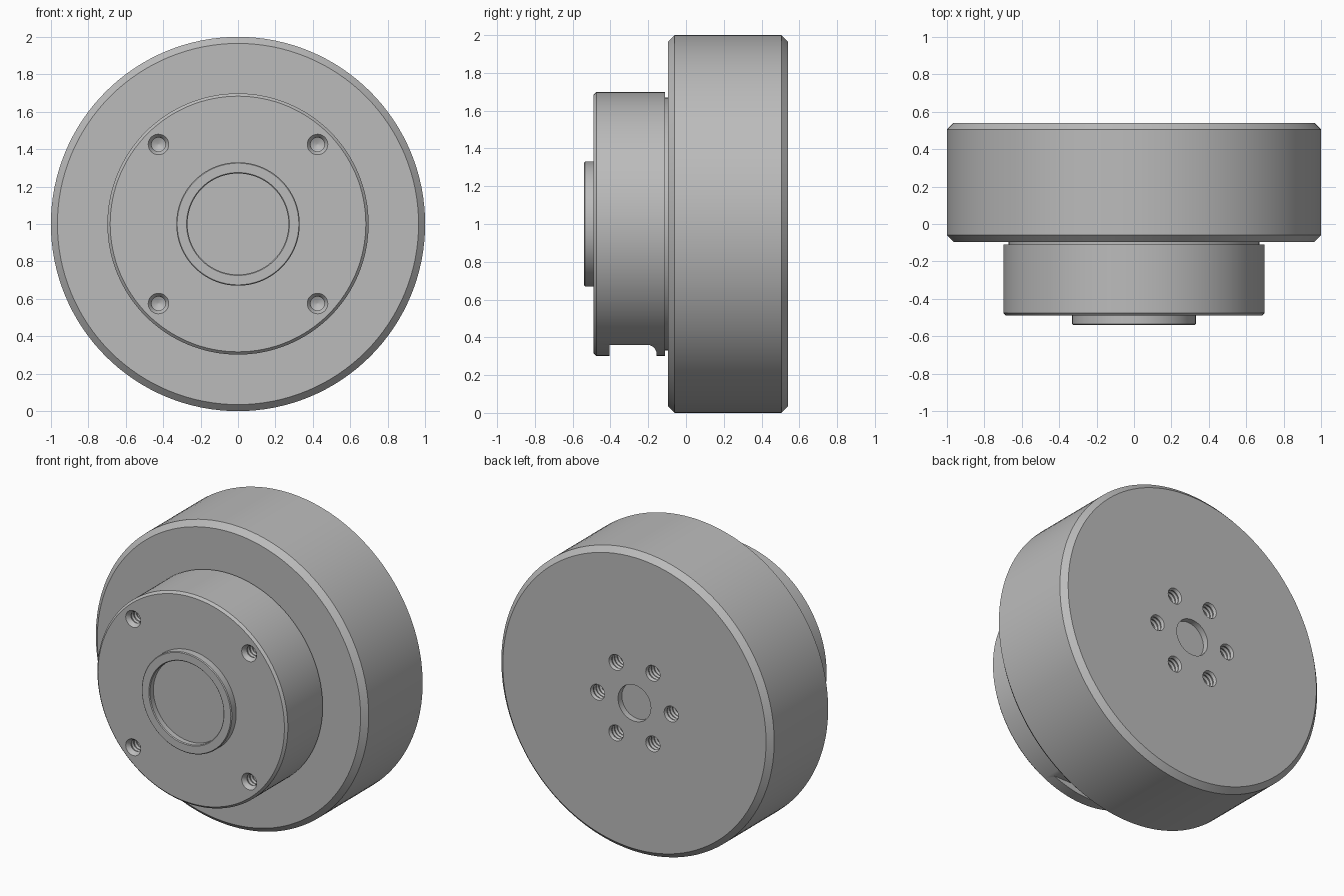
import bpy, bmesh
from math import sin, cos, pi, radians

if "Cube" in bpy.data.objects:
    bpy.data.objects.remove(bpy.data.objects["Cube"], do_unlink=True)

metal = bpy.data.materials.new("grey_metal")
metal.use_nodes = True
grey = (0.5, 0.5, 0.5, 1)
metal.diffuse_color = grey
metal.node_tree.nodes["Principled BSDF"].inputs["Base Color"].default_value = grey


def finish(bm, name):
    bmesh.ops.recalc_face_normals(bm, faces=bm.faces)
    mesh = bpy.data.meshes.new(name)
    bm.to_mesh(mesh)
    bm.free()
    mesh.materials.append(metal)
    obj = bpy.data.objects.new(name, mesh)
    bpy.context.collection.objects.link(obj)
    return obj


def lathe(name, profile, x=0, z=1, sides=128):
    """Turn (radius, y) points around an axis along y, with capped ends."""
    bm = bmesh.new()
    rings = []
    for r, y in profile:
        rings.append([bm.verts.new((x + r * cos(2 * pi * i / sides), y,
                                    z + r * sin(2 * pi * i / sides)))
                      for i in range(sides)])
    for a, b in zip(rings, rings[1:]):
        for i in range(sides):
            j = (i + 1) % sides
            bm.faces.new((a[i], a[j], b[j], b[i]))
    bm.faces.new(rings[0])
    bm.faces.new(rings[-1])
    return finish(bm, name)


def prism(name, outline, half_width):
    """Extrude a (y, z) outline along x."""
    bm = bmesh.new()
    face = bm.faces.new([bm.verts.new((-half_width, y, z)) for y, z in outline])
    new = bmesh.ops.extrude_face_region(bm, geom=[face])["geom"]
    verts = [v for v in new if isinstance(v, bmesh.types.BMVert)]
    bmesh.ops.translate(bm, verts=verts, vec=(2 * half_width, 0, 0))
    return finish(bm, name)


def cut(obj, cutters):
    for cutter in cutters:
        mod = obj.modifiers.new("cut", "BOOLEAN")
        mod.operation = "DIFFERENCE"
        mod.solver = "EXACT"
        mod.object = cutter
        bpy.context.view_layer.objects.active = obj
        bpy.ops.object.modifier_apply(modifier=mod.name)
        bpy.data.objects.remove(cutter, do_unlink=True)


def threaded_hole(x, z, y, inward, r, mouth):
    """Cutter for a countersunk, threaded blind hole starting at y."""
    pts = [(mouth, y - 0.02 * inward), (mouth, y),
           (r, y + (mouth - r + 0.002) * inward)]
    start = pts[-1][1]
    for k in range(1, 11):
        pts.append((r * (0.88 if k % 2 else 1), start + 0.014 * k * inward))
    pts.append((0.005, pts[-1][1] + 0.02 * inward))
    return lathe("hole_cutter", pts, x, z, 32)


# Large rotor drum with chamfered rims
rotor = lathe("rotor_drum", [(0.965, -0.095), (1, -0.06), (1, 0.505), (0.965, 0.54)])
back_holes = [threaded_hole(0.27 * cos(k * pi / 3), 1 + 0.27 * sin(k * pi / 3),
                            0.54, -1, 0.05, 0.052) for k in range(6)]
centre_bore = lathe("bore_cutter", [(0.12, 0.6), (0.12, 0.5)], sides=64)
cut(rotor, back_holes + [centre_bore])

# Narrow neck between drum and mounting housing
neck = lathe("neck", [(0.67, -0.13), (0.67, -0.08)])

# Mounting housing with four bolt holes and a cable relief underneath
housing = lathe("mount_housing", [(0.683, -0.49), (0.698, -0.475), (0.698, -0.11)])
bolts = [threaded_hole(sx * 0.425, 1 + sz * 0.425, -0.49, 1, 0.042, 0.055)
         for sx in (-1, 1) for sz in (-1, 1)]
corner = [(-0.205 + 0.05 * sin(radians(a)), 0.31 + 0.05 * cos(radians(a)))
          for a in range(0, 91, 15)]
relief = prism("relief_cutter", [(-0.405, 0.2), (-0.405, 0.36)] + corner + [(-0.155, 0.2)], 0.6)
cut(housing, bolts + [relief])

# Centering boss with a shallow recess
boss = lathe("centre_boss", [(0.33, -0.48), (0.33, -0.535), (0.325, -0.54),
                             (0.275, -0.54), (0.27, -0.535), (0.27, -0.5)])

# Smooth round walls, crisp edges
bpy.ops.object.select_all(action="DESELECT")
for obj in (rotor, neck, housing, boss):
    obj.select_set(True)
bpy.context.view_layer.objects.active = rotor
bpy.ops.object.shade_smooth_by_angle(angle=radians(30))
